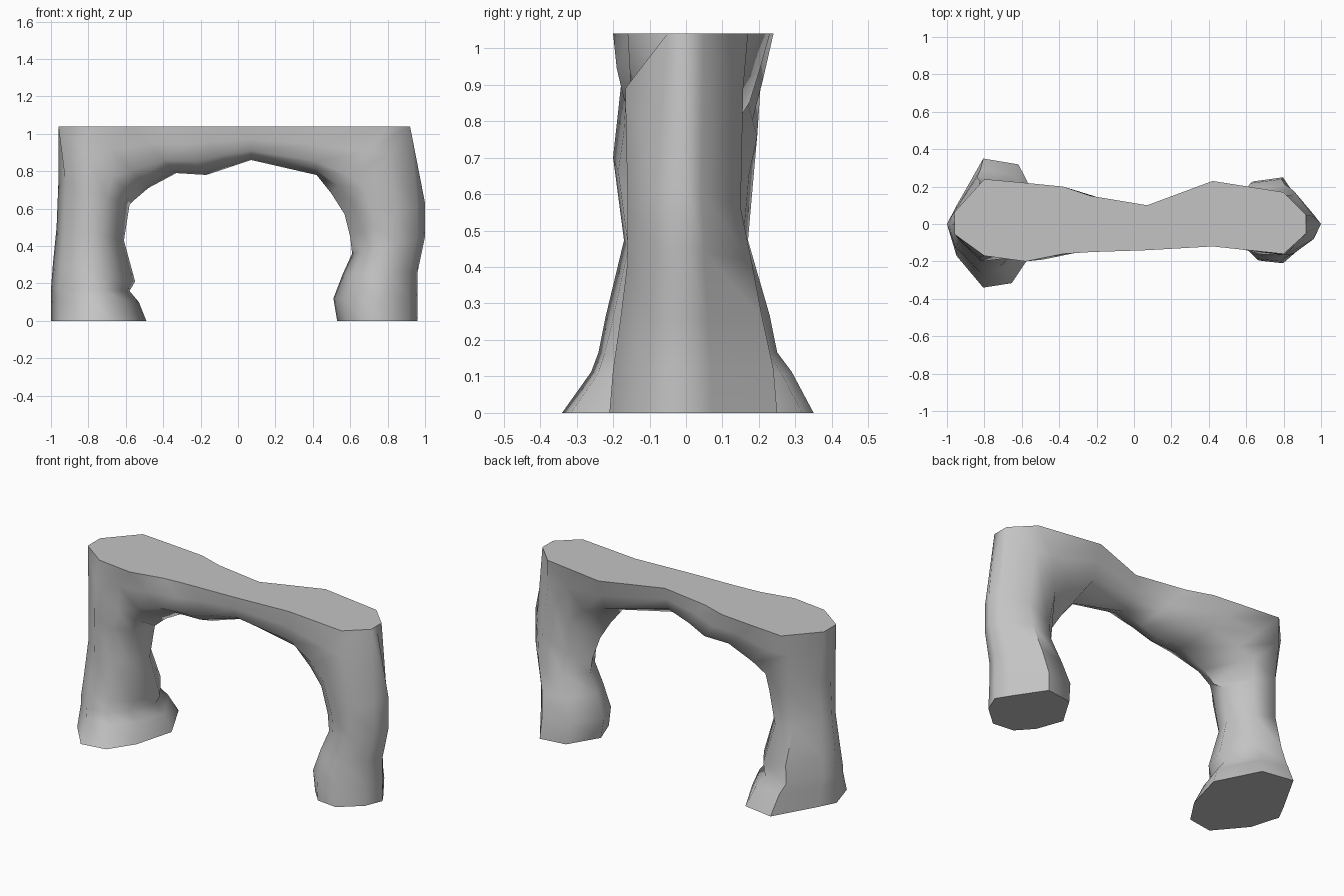
import bpy
import bmesh
import math

default_cube = bpy.data.objects.get("Cube")
if default_cube:
    bpy.data.objects.remove(default_cube, do_unlink=True)

TOP = 1.04

# Slices swept from the right foot, over the span, down to the left foot:
# inner x, inner z, outer x, outer z, front y, back y
SLICES = [
    (-.49, 0, -1, 0, -.34, .35),
    (-.53, .1, -1, .12, -.26, .29),
    (-.58, .16, -1, .17, -.24, .25),
    (-.55, .21, -.99, .3, -.22, .23),
    (-.61, .43, -.97, .5, -.17, .17),
    (-.58, .62, -.96, .75, -.2, .19),
    (-.55, .65, -.96, TOP, -.18, .21),
    (-.48, .71, -.8, TOP, -.17, .24),
    (-.33, .79, -.58, TOP, -.2, .22),
    (-.17, .78, -.38, TOP, -.16, .2),
    (-.05, .82, -.23, TOP, -.15, .15),
    (.07, .86, .07, TOP, -.14, .1),
    (.42, .78, .42, TOP, -.12, .23),
    (.5, .68, .8, TOP, -.16, .17),
    (.57, .57, .92, TOP, -.17, .16),
    (.6, .45, 1, .63, -.16, .15),
    (.61, .36, 1, .45, -.16, .18),
    (.56, .25, .96, .26, -.18, .21),
    (.51, .12, .96, .12, -.2, .24),
    (.53, 0, .96, 0, -.21, .25),
]

# Half profiles: (distance from inner to outer edge, share of the half width)
LEG_FRONT = [(.13, .5), (.32, .93), (.62, 1), (.9, .5)]
LEG_BACK = [(.25, .91), (.62, 1), (.9, .28)]
CORNER_FRONT = [(.13, .52), (.3, .95), (.68, .98), (1, .3)]
CORNER_BACK = [(.28, .93), (.68, .98), (1, .3)]
SPAN_FRONT = [(.12, .5), (.28, .85), (.62, .95), (1, 1)]
SPAN_BACK = [(.28, .76), (.62, .88), (1, 1)]


def make_material(name, colour):
    material = bpy.data.materials.new(name)
    material.use_nodes = True
    material.diffuse_color = colour
    shader = material.node_tree.nodes["Principled BSDF"]
    shader.inputs["Base Color"].default_value = colour
    shader.inputs["Roughness"].default_value = 0.9
    return material


def slice_ring(bm, inner_x, inner_z, outer_x, outer_z, front, back):
    """Nine-sided section: pointed on the legs, flat-topped on the span."""
    tip_y = 0
    if outer_z < TOP:
        front_profile, back_profile = LEG_FRONT, LEG_BACK
        tip_y = back * .2
    elif abs(outer_x) > .9:
        front_profile, back_profile = CORNER_FRONT, CORNER_BACK
    else:
        front_profile, back_profile = SPAN_FRONT, SPAN_BACK

    def point(along, y):
        x = inner_x + (outer_x - inner_x) * along
        z = inner_z + (outer_z - inner_z) * along
        return bm.verts.new((x, y, z))

    inner_tip = point(0, tip_y)
    front_side = [point(u, front * w) for u, w in front_profile]
    outer_tip = point(1, 0)
    back_side = [point(u, back * w) for u, w in reversed(back_profile)]
    return [inner_tip, *front_side, outer_tip, *back_side]


# Rock arch: skin the slices and close both feet
bm = bmesh.new()
rings = [slice_ring(bm, *values) for values in SLICES]
for ring, following in zip(rings, rings[1:]):
    count = len(ring)
    for i in range(count):
        j = (i + 1) % count
        bm.faces.new((ring[i], ring[j], following[j], following[i]))
bm.faces.new(rings[0])
bm.faces.new(rings[-1])
bmesh.ops.recalc_face_normals(bm, faces=bm.faces[:])

mesh = bpy.data.meshes.new("rock_arch")
bm.to_mesh(mesh)
bm.free()
mesh.materials.append(make_material("stone_grey", (.55, .55, .55, 1)))

arch = bpy.data.objects.new("rock_arch", mesh)
bpy.context.collection.objects.link(arch)

# Rounded sides with crisp top and foot edges
bpy.ops.object.select_all(action="DESELECT")
arch.select_set(True)
bpy.context.view_layer.objects.active = arch
bpy.ops.object.shade_smooth_by_angle(angle=math.radians(60))
